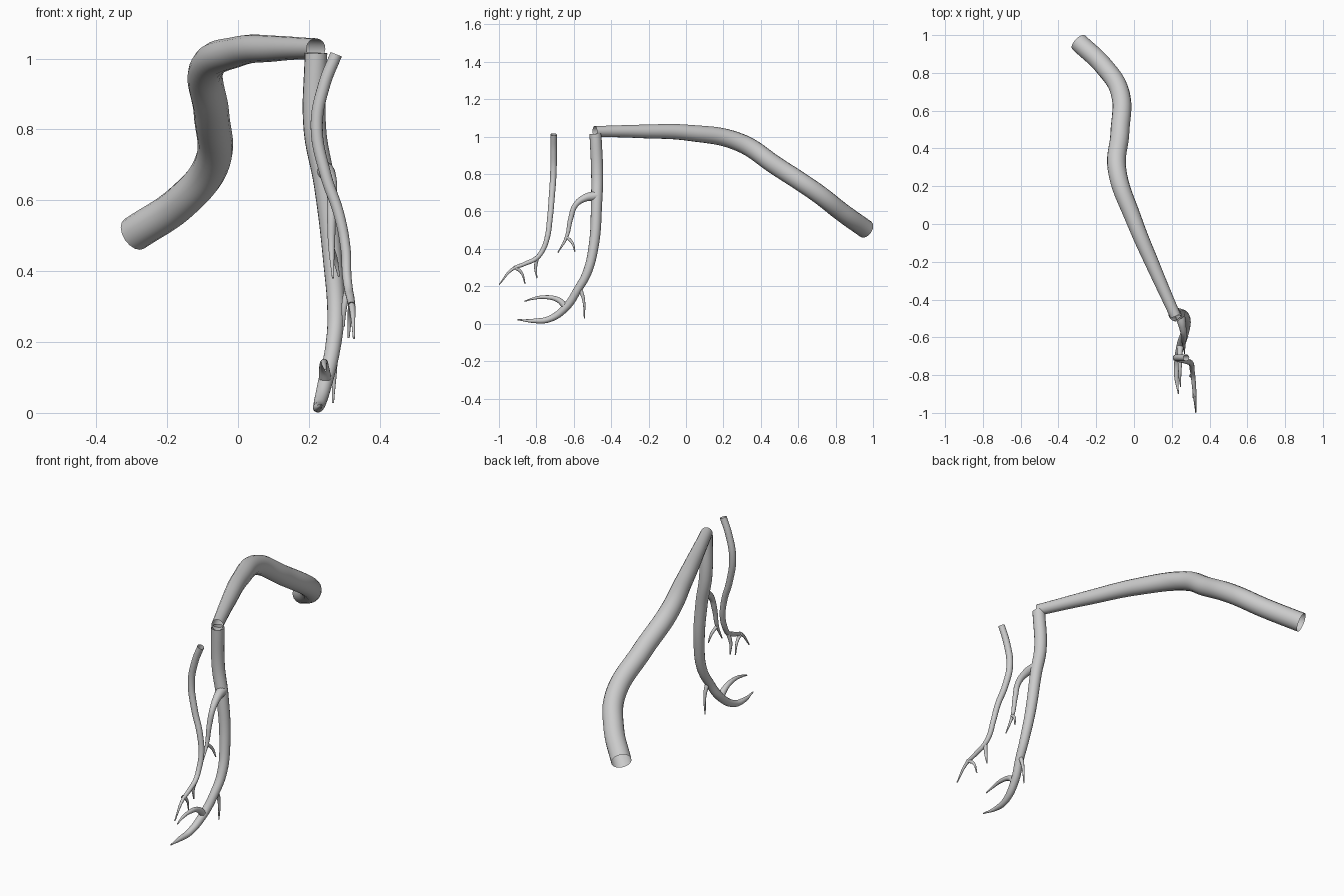
import bpy


def vessel(name, points):
    """Smooth open tapered tube through (x, y, z, radius) points."""
    cu = bpy.data.curves.new(name, 'CURVE')
    cu.dimensions = '3D'
    cu.bevel_depth = 1.0
    cu.bevel_resolution = 6
    cu.resolution_u = 10
    cu.twist_mode = 'MINIMUM'
    sp = cu.splines.new('BEZIER')
    sp.radius_interpolation = 'CARDINAL'
    sp.bezier_points.add(len(points) - 1)
    for bp, (x, y, z, r) in zip(sp.bezier_points, points):
        bp.co = (x, y, z)
        bp.radius = r
        bp.handle_left_type = bp.handle_right_type = 'AUTO'
    ob = bpy.data.objects.new(name, cu)
    bpy.context.collection.objects.link(ob)
    bpy.ops.object.select_all(action='DESELECT')
    ob.select_set(True)
    bpy.context.view_layer.objects.active = ob
    bpy.ops.object.convert(target='MESH')
    bpy.ops.object.shade_smooth()
    return bpy.context.object


# Long arched vessel
vessel("arch_vessel", [
    (-.293, .962, .505, .05), (-.16, .835, .595, .05), (-.075, .70, .70, .05),
    (-.075, .48, .845, .05), (-.09, .29, .968, .049), (0, .02, 1.02, .043),
    (.11, -.24, 1.028, .036), (.22, -.488, 1.028, .029)])

# Descending trunk and its branches
vessel("descending_trunk", [
    (.22, -.484, 1.015, .032), (.217, -.475, .80, .032), (.243, -.478, .65, .030),
    (.268, -.493, .42, .027), (.276, -.53, .27, .024), (.267, -.58, .18, .022),
    (.247, -.64, .09, .021), (.23, -.73, .025, .017), (.225, -.81, .015, .012),
    (.235, -.90, .021, .003)])
vessel("upper_branch", [
    (.243, -.478, .685, .026), (.256, -.54, .672, .020), (.265, -.59, .635, .015),
    (.264, -.617, .56, .013), (.264, -.638, .465, .009), (.268, -.685, .38, .003)])
vessel("upper_twig", [
    (.264, -.638, .465, .008), (.275, -.607, .43, .007), (.285, -.594, .385, .003)])
vessel("lower_back_twig", [
    (.27, -.57, .195, .012), (.272, -.548, .13, .008), (.268, -.543, .028, .003)])
vessel("lower_front_branch", [
    (.247, -.64, .088, .018), (.243, -.685, .128, .014), (.243, -.757, .142, .010),
    (.243, -.81, .136, .007), (.247, -.863, .12, .003)])

# Separate front vessel and its twigs
vessel("front_vessel", [
    (.277, -.708, 1.012, .017), (.243, -.708, .925, .017), (.222, -.709, .81, .017),
    (.247, -.718, .673, .016), (.285, -.728, .56, .015), (.304, -.742, .46, .014),
    (.307, -.768, .39, .013), (.312, -.80, .35, .012), (.318, -.862, .32, .011),
    (.323, -.93, .29, .008), (.327, -.998, .21, .003)])
vessel("front_twig_inner", [
    (.311, -.795, .355, .010), (.300, -.804, .30, .008), (.298, -.797, .243, .003)])
vessel("front_twig_outer", [
    (.321, -.92, .305, .010), (.316, -.88, .273, .007), (.312, -.86, .212, .003)])
